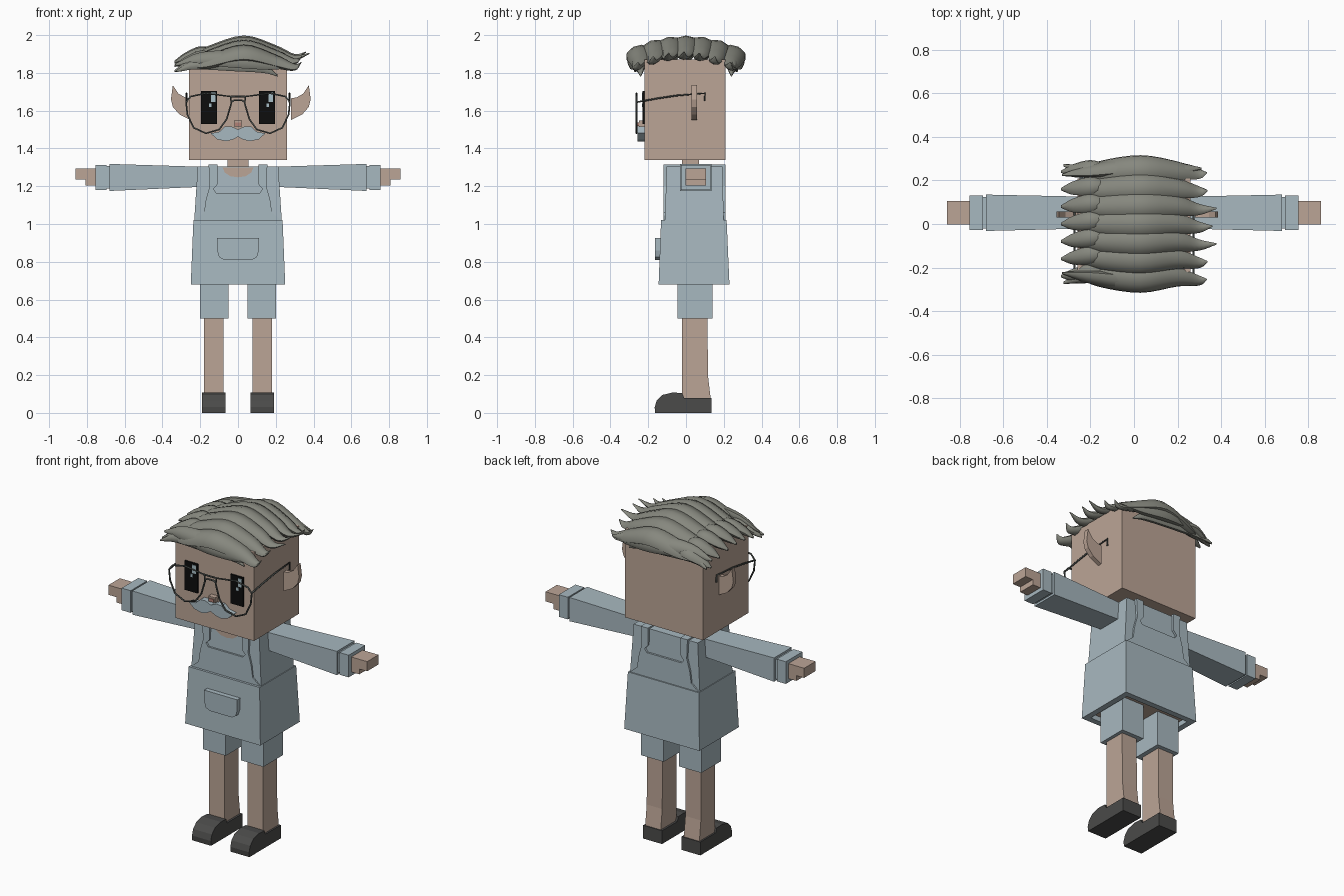
import bpy, bmesh
from math import cos, sin, pi, radians
from mathutils import Vector

old = bpy.data.objects.get("Cube")
if old:
    bpy.data.objects.remove(old, do_unlink=True)


def material(name, r, g, b):
    m = bpy.data.materials.new(name)
    m.use_nodes = True
    m.diffuse_color = (r, g, b, 1)
    bsdf = next(n for n in m.node_tree.nodes if n.type == 'BSDF_PRINCIPLED')
    bsdf.inputs["Base Color"].default_value = (r, g, b, 1)
    bsdf.inputs["Roughness"].default_value = 0.8
    return m


skin = material("skin", .50, .375, .305)
cloth = material("pale blue cloth", .39, .48, .525)
hair = material("grey hair", .24, .245, .21)
shoe = material("dark shoe", .07, .07, .068)
black = material("eye black", .004, .004, .004)
frame = material("spectacle frame", .07, .08, .075)
glint = material("eye glint", .40, .53, .58)
pink = material("nose pink", .45, .22, .18)


def loft(name, rings, mat, cap_mat=None, smooth=False):
    """Skin a list of equal-length point rings and cap both ends."""
    bm = bmesh.new()
    vs = [[bm.verts.new(p) for p in ring] for ring in rings]
    n = len(vs[0])
    for a, b in zip(vs, vs[1:]):
        for i in range(n):
            bm.faces.new((a[i], a[(i + 1) % n], b[(i + 1) % n], b[i]))
    first = bm.faces.new(vs[0])
    bm.faces.new(vs[-1])
    if cap_mat:
        first.material_index = 1
    bmesh.ops.recalc_face_normals(bm, faces=bm.faces)
    me = bpy.data.meshes.new(name)
    bm.to_mesh(me)
    bm.free()
    me.materials.append(mat)
    if cap_mat:
        me.materials.append(cap_mat)
    ob = bpy.data.objects.new(name, me)
    bpy.context.collection.objects.link(ob)
    if smooth:
        bpy.ops.object.select_all(action='DESELECT')
        ob.select_set(True)
        bpy.context.view_layer.objects.active = ob
        bpy.ops.object.shade_smooth_by_angle(angle=radians(50))
    return ob


def flat(z, x0, x1, y0, y1):
    return [(x0, y0, z), (x1, y0, z), (x1, y1, z), (x0, y1, z)]


def upright(x, y0, y1, z0, z1):
    return [(x, y0, z0), (x, y1, z0), (x, y1, z1), (x, y0, z1)]


def box(name, x0, x1, y0, y1, z0, z1, mat):
    return loft(name, [flat(z0, x0, x1, y0, y1), flat(z1, x0, x1, y0, y1)], mat)


def plate(name, pts, y0, y1, mat):
    return loft(name, [[(x, y, z) for x, z in pts] for y in (y0, y1)], mat)


def mirrored(half):
    return half + [(-x, z) for x, z in reversed(half) if x != 0]


def wire(name, pts, closed=False):
    cu = bpy.data.curves.new(name, 'CURVE')
    cu.dimensions = '3D'
    cu.bevel_depth = .005
    cu.bevel_resolution = 1
    sp = cu.splines.new('POLY')
    sp.points.add(len(pts) - 1)
    for p, co in zip(sp.points, pts):
        p.co = (*co, 1)
    sp.use_cyclic_u = closed
    cu.materials.append(frame)
    bpy.context.collection.objects.link(bpy.data.objects.new(name, cu))


def strand(name, keys, roll=0):
    """Tapered lock of hair through keys of (x, y, z, half width, half height)."""
    rings = []
    k = [Vector(p) for p in keys]
    k = [2 * k[0] - k[1]] + k + [2 * k[-1] - k[-2]]
    for i in range(1, len(k) - 2):
        a, b, c, d = k[i - 1:i + 3]
        for s in range(5 if i == len(k) - 3 else 4):
            t = s / 4
            x, y, z, w, h = .5 * (2 * b + (c - a) * t + (2 * a - 5 * b + 4 * c - d) * t * t
                                  + (3 * b - a - 3 * c + d) * t ** 3)
            ring = []
            for j in range(8):
                u, v = max(w, .003) * cos(j * pi / 4), max(h, .003) * sin(j * pi / 4)
                ring.append((x, y + u * cos(roll) - v * sin(roll), z + u * sin(roll) + v * cos(roll)))
            rings.append(ring)
    loft(name, rings, hair, smooth=True)


# Head and neck
box("head", -.26, .26, -.22, .21, 1.34, 1.87, skin)
box("neck", -.055, .055, -.02, .07, 1.25, 1.35, skin)

# Torso and flared overall skirt with a recessed underside
loft("shirt", [flat(1.0, -.233, .233, -.112, .2), flat(1.305, -.213, .213, -.103, .193)], cloth)
loft("overall_skirt", [flat(.71, -.215, .215, -.11, .195), flat(.68, -.215, .215, -.11, .195),
                       flat(.68, -.25, .25, -.145, .23), flat(1.02, -.236, .236, -.132, .215)],
     cloth, cap_mat=skin)
bib = mirrored([(0, 1.165), (-.115, 1.165), (-.13, 1.185), (-.108, 1.21), (-.108, 1.312), (-.155, 1.312),
                (-.15, 1.2), (-.17, 1.13), (-.18, 1.06), (-.235, 1.015), (0, 1.015)][:-1])
plate("front_bib", bib, -.118, -.1, cloth)
plate("back_bib", bib, .19, .208, cloth)
plate("neckline", mirrored([(0, 1.247), (-.04, 1.253), (-.07, 1.272), (-.082, 1.3)]), -.108, -.1, skin)
pocket = mirrored([(0, .81), (-.075, .81), (-.1, .825), (-.11, .86), (-.11, .925)])
plate("front_pocket", pocket, -.165, -.13, cloth)

# Limbs, shoes, ears and spectacles on each side
for s, side in ((1, "left"), (-1, "right")):
    xs = sorted((s * .108, s * .155))
    box(side + "_strap", *xs, -.118, .208, 1.3, 1.314, cloth)
    xs = sorted((s * .05, s * .2))
    box(side + "_shorts_leg", *xs, -.045, .14, .5, .72, cloth)
    a, b = sorted((s * .077, s * .18))
    loft(side + "_leg", [flat(.08, a, b, -.02, .13), flat(.2, a, b, -.02, .116),
                         flat(.52, a, b, -.02, .114)], skin)
    loft(side + "_sleeve", [upright(s * x, *r) for x, r in (
        (.19, (-.02, .125, 1.197, 1.303)), (.68, (-.032, .135, 1.175, 1.318)))], cloth)
    for part, x0, x1, g in (("_cuff_gap", .67, .7, .012), ("_cuff", .695, .755, .005)):
        r = (-.032 + g, .135 - g, 1.175 + g, 1.318 - g)
        loft(side + part, [upright(s * x0, *r), upright(s * x1, *r)], cloth)
    for part, x1, z0, z1 in (("_hand", .86, 1.235, 1.293), ("_thumb", .808, 1.203, 1.236)):
        xs = sorted((s * .74, s * x1))
        box(side + part, *xs, -.002, .106, z0, z1, skin)

    # Shoe: sole block with a rounded toe profile
    prof = [(.135, 0), (.135, .08), (-.01, .08), (-.02, .105), (-.07, .108), (-.125, .095),
            (-.155, .065), (-.166, .03), (-.163, 0)]
    loft(side + "_shoe", [[(s * x, y, z) for y, z in prof] for x in (.065, .19)], shoe)

    # Pointed ear, the left one standing out a little further
    d = .03 if s > 0 else 0
    ear = [(.25, 1.55), (.27, 1.56), (.31, 1.58), (.345, 1.62), (.355, 1.66), (.345, 1.735),
           (.315, 1.69), (.28, 1.67), (.25, 1.665)]
    plate(side + "_ear", [(s * (x + d), z) for x, z in ear], .03, .058, skin)

    # Eye with two glints
    xs = sorted((s * .11, s * .195))
    box(side + "_eye", *xs, -.229, -.215, 1.53, 1.705, black)
    c = s * .1525 + .022
    box(side + "_eye_glint", c - .012, c + .012, -.232, -.22, 1.645, 1.695, glint)
    box(side + "_small_glint", c - .024, c - .01, -.232, -.22, 1.62, 1.638, glint)

    # Spectacle rim and temple
    rim = [(.04, 1.675), (.17, 1.692), (.25, 1.675), (.275, 1.645), (.268, 1.58), (.235, 1.51),
           (.17, 1.48), (.1, 1.5), (.06, 1.555), (.035, 1.64)]
    wire(side + "_spectacle_rim", [(s * x, -.262, z) for x, z in rim], True)
    wire(side + "_temple", [(s * .273, y, z) for y, z in (
        (-.262, 1.645), (-.15, 1.665), (-.05, 1.68), (.1, 1.692), (.1, 1.65))])

wire("spectacle_top_bar", [(-.04, -.262, 1.675), (.04, -.262, 1.675)])
wire("spectacle_bridge", [(-.037, -.262, 1.645), (-.02, -.262, 1.655), (.02, -.262, 1.655), (.037, -.262, 1.645)])

# Nose and moustache
box("nose", -.022, .022, -.25, -.21, 1.515, 1.547, skin)
box("nose_tip", -.015, .015, -.256, -.245, 1.52, 1.537, pink)
plate("moustache", mirrored([(0, 1.5), (-.035, 1.517), (-.07, 1.515), (-.1, 1.488), (-.145, 1.48),
                             (-.11, 1.448), (-.06, 1.438), (-.025, 1.448), (0, 1.462)]), -.258, -.215, cloth)

# Swept locks over the crown, lower toward front and back
for i in range(7):
    q = (i - 3) / 3
    y, drop, odd = q * .245, .055 * q * q, (i % 2) * .025
    tip = .385 - .05 * q * q - odd
    strand(f"crown_lock_{i + 1}", [
        (-.27, y * .95, 1.885 - drop, .012, .008), (-.16, y, 1.912 - drop, .05, .03),
        (.03, y + .015 * q, 1.958 - drop, .064, .04), (.2, y, 1.915 - drop, .048, .032),
        (.3, y - .015, 1.885 - drop, .026, .015), (tip, y - .01, 1.91 - drop, .003, .003)], -q * .5)

# Short locks curling over the right edge
for i in range(7):
    q = (i - 3) / 3
    y, drop = q * .24 + .015, .05 * q * q
    strand(f"side_lock_{i + 1}", [
        (-.12, y, 1.915 - drop, .02, .012), (-.2, y, 1.915 - drop, .042, .026),
        (-.28, y - .01, 1.885 - drop, .032, .022), (-.335, y - .015, 1.86 - drop, .006, .006)], -q * .4)

# Outer locks hanging along the front and back edges
for s, part in ((-1, "front"), (1, "back")):
    strand(part + "_fringe", [
        (-.33, s * .225, 1.845, .006, .004), (-.2, s * .245, 1.875, .04, .025),
        (.0, s * .268, 1.872, .055, .035), (.18, s * .255, 1.855, .045, .028),
        (.31, s * .255, 1.835, .004, .004)], -s * 1.0)
    strand(part + "_low_lock", [
        (-.325, s * .27, 1.81, .006, .006), (-.22, s * .25, 1.845, .03, .02),
        (-.02, s * .245, 1.84, .035, .022), (.13, s * .24, 1.825, .028, .02),
        (.21, s * .24, 1.785, .004, .004)], -s * 1.1)
